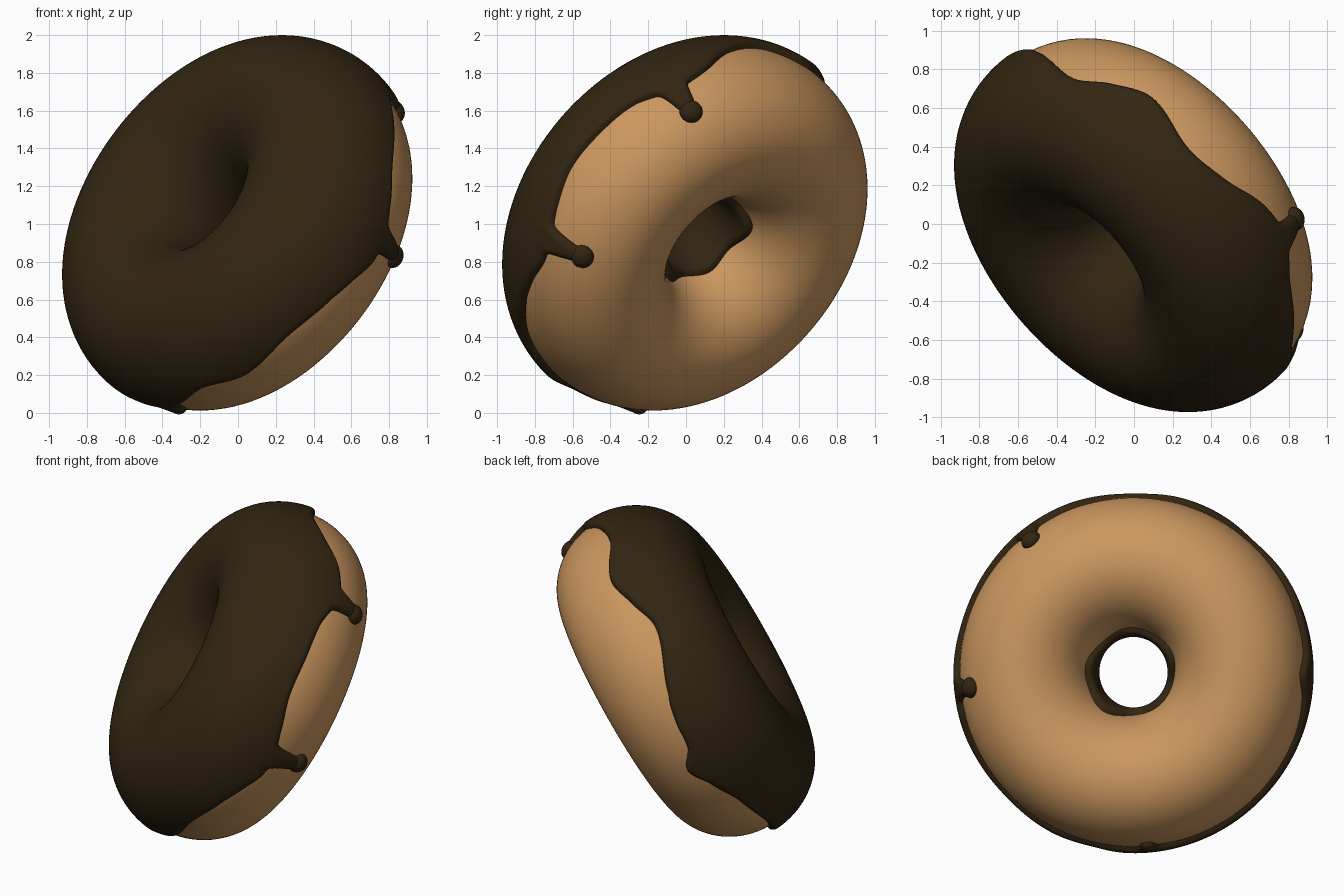
import bpy, math
from mathutils import Vector, kdtree

if "Cube" in bpy.data.objects:
    bpy.data.objects.remove(bpy.data.objects["Cube"])

# Tilted ring frame: N points out of the iced side
N = Vector((-0.655, -0.567, 0.495)).normalized()
E1 = N.cross(Vector((0, 0, 1))).normalized()
E2 = E1.cross(N).normalized()
if E2.z < 0:
    E2 = -E2
CENTRE = Vector((0.015, 0.013, 0.987))
R, RA, RB = 0.65, 0.40, 0.44      # ring radius, tube radius across / along the axis
THICK = 0.038


def material(name, rgb):
    m = bpy.data.materials.new(name)
    m.diffuse_color = (*rgb, 1)
    m.use_nodes = True
    m.node_tree.nodes["Principled BSDF"].inputs["Base Color"].default_value = m.diffuse_color
    return m


def point(theta, phi, off=0.0):
    """Point on the ring (degrees), lifted by off along the surface normal."""
    t, p = math.radians(theta), math.radians(phi)
    c, s = math.cos(p), math.sin(p)
    nrm = Vector((c / RA, s / RB)).normalized()
    rad = R + RA * c + off * nrm.x
    h = RB * s + off * nrm.y
    return CENTRE + E1 * (rad * math.cos(t)) + E2 * (rad * math.sin(t)) + N * h


def make(name, verts, faces, mat):
    me = bpy.data.meshes.new(name)
    me.from_pydata(verts, [], faces)
    me.materials.append(mat)
    me.polygons.foreach_set("use_smooth", [True] * len(me.polygons))
    me.update()
    ob = bpy.data.objects.new(name, me)
    bpy.context.collection.objects.link(ob)
    return ob


def grid_faces(n, m, wrap):
    """Quads for n columns (closed) by m rows."""
    rows = m if wrap else m - 1
    return [(i * m + j, i * m + (j + 1) % m,
             (i + 1) % n * m + (j + 1) % m, (i + 1) % n * m + j)
            for i in range(n) for j in range(rows)]


dough_mat = material("golden dough", (0.60, 0.31, 0.115))
icing_mat = material("dark chocolate", (0.032, 0.019, 0.006))

# Dough ring
NU, NV = 160, 80
make("dough", [point(360 * i / NU, 360 * j / NV) for i in range(NU) for j in range(NV)],
     grid_faces(NU, NV, True), dough_mat)

# Wavy outer edge of the icing: (angle round ring, angle round tube)
EDGE = [(2, -9), (12, -6), (21, 0), (42, 16), (54, 8), (66, 0), (84, 10), (98, 4),
        (110, -9), (122, -13), (134, -4), (147, -2), (160, -2), (172, -9), (180, -14),
        (188, -15), (196, -8), (204, -2), (220, 4), (238, 0), (252, 6), (264, -3),
        (271, -8), (283, -5), (310, 5), (335, 0), (347, -10), (355, -19)]
DRIPS = [(122, -36, 3.4), (181, -44, 3.2), (271, -17, 3.0)]


def outer_edge(theta):
    n = len(EDGE)
    t = (theta - EDGE[0][0]) % 360 + EDGE[0][0]
    k = max(i for i in range(n) if EDGE[i][0] <= t)
    t0, p1 = EDGE[k]
    t1 = EDGE[k + 1][0] if k + 1 < n else EDGE[0][0] + 360
    p0, p2, p3 = EDGE[k - 1][1], EDGE[(k + 1) % n][1], EDGE[(k + 2) % n][1]
    f = (t - t0) / (t1 - t0)
    v = 0.5 * (2 * p1 + (p2 - p0) * f + (2 * p0 - 5 * p1 + 4 * p2 - p3) * f ** 2
               + (3 * p1 - p0 - 3 * p2 + p3) * f ** 3)
    for c, tip, w in DRIPS:
        d = (theta - c + 180) % 360 - 180
        v += (tip - v) * math.exp(-(d / w) ** 4)
    return v


def inner_edge(theta):
    a = math.radians(theta)
    return 197 + 5 * math.sin(2 * a + 0.5) + 3 * math.sin(5 * a)


# Border samples, used to round the icing off towards its edges
SAMPLES = 3600
kd = kdtree.KDTree(SAMPLES * 2)
for i in range(SAMPLES):
    th = 360 * i / SAMPLES
    kd.insert(point(th, outer_edge(th)), 2 * i)
    kd.insert(point(th, inner_edge(th)), 2 * i + 1)
kd.balance()

# Icing shell
NU, NV = 720, 72
verts = []
for i in range(NU):
    th = 360 * i / NU
    lo, hi = outer_edge(th), inner_edge(th)
    for j in range(NV):
        v = j / (NV - 1)
        v = 0.35 * v + 0.65 * (0.5 - 0.5 * math.cos(math.pi * v))
        ph = lo + (hi - lo) * v
        d = min(kd.find(point(th, ph))[2] / 0.04, 1)
        off = THICK * math.sqrt(max(0, 1 - (1 - d) ** 2))
        if j in (0, NV - 1):
            off = -0.004
        verts.append(point(th, ph, off))
make("icing", verts, grid_faces(NU, NV, False), icing_mat)

# Rounded beads at the drip tips
for k, (th, tip, w) in enumerate(DRIPS):
    size = 0.062 if k < 2 else 0.045
    bpy.ops.mesh.primitive_uv_sphere_add(segments=24, ring_count=16, radius=size,
                                         location=point(th, tip + 3, 0.004))
    ob = bpy.context.object
    ob.name = "drip_bead_%d" % (k + 1)
    normal = point(th, tip + 3, 1) - point(th, tip + 3)
    ob.rotation_mode = 'QUATERNION'
    ob.rotation_quaternion = normal.to_track_quat('Z', 'Y')
    ob.scale = (1, 1, 0.8)
    ob.data.materials.append(icing_mat)
    bpy.ops.object.shade_smooth()
